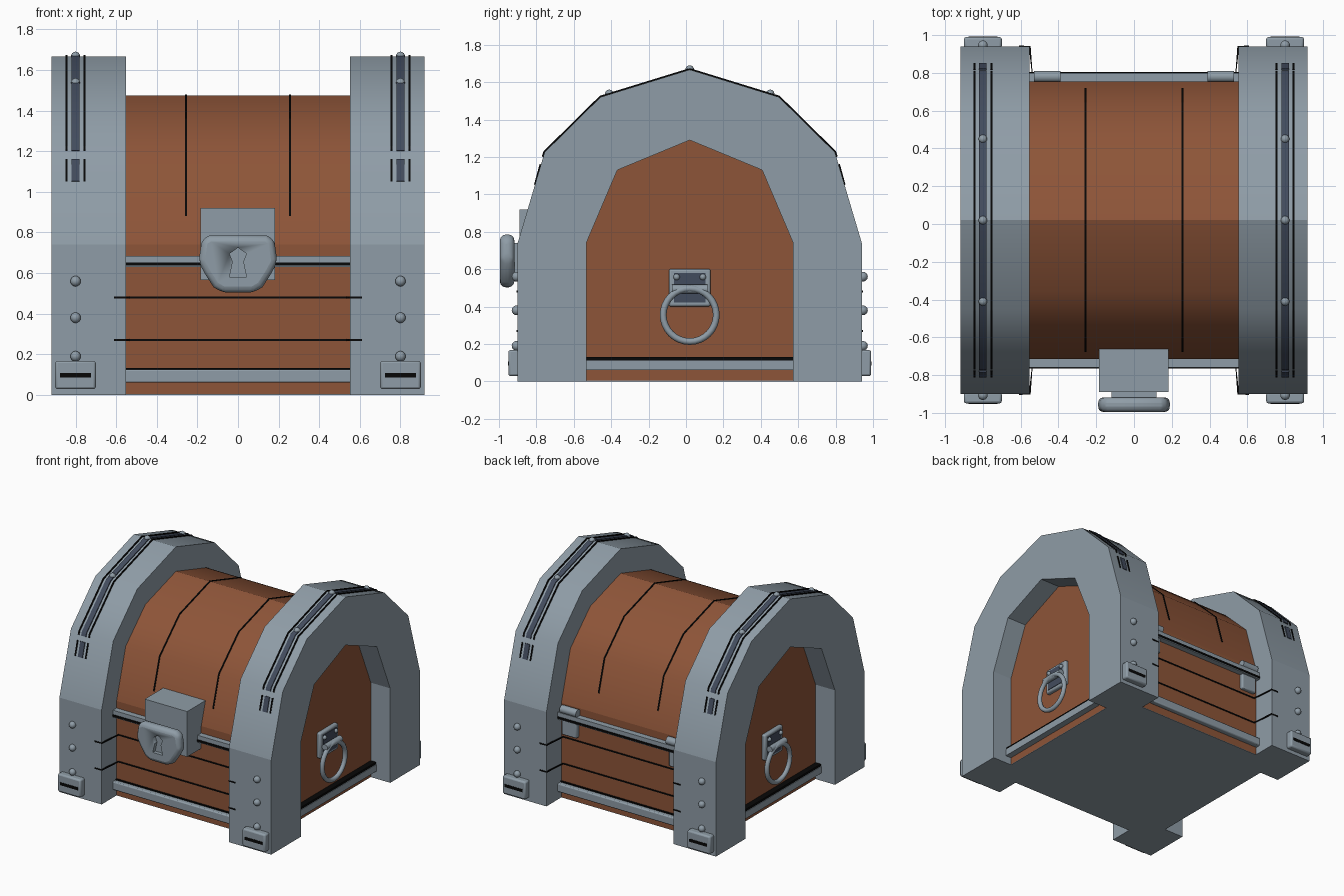
import bpy, bmesh, math
from mathutils import Vector

if "Cube" in bpy.data.objects:
    bpy.data.objects.remove(bpy.data.objects["Cube"])

CY = 0.02  # chest is symmetric about this y


def material(name, rgb):
    m = bpy.data.materials.new(name)
    m.diffuse_color = (*rgb, 1)
    m.use_nodes = True
    m.node_tree.nodes["Principled BSDF"].inputs["Base Color"].default_value = m.diffuse_color
    return m


METAL = material("grey metal", (0.275, 0.335, 0.385))
WOOD = material("brown wood", (0.27, 0.09, 0.04))
SLATE = material("dark slate", (0.055, 0.072, 0.11))
BLACK = material("black", (0.002, 0.002, 0.002))


def finish(bm, name, mat, bevel=0, segments=2, angle=32):
    bmesh.ops.recalc_face_normals(bm, faces=bm.faces)
    me = bpy.data.meshes.new(name)
    bm.to_mesh(me)
    bm.free()
    me.materials.append(mat)
    ob = bpy.data.objects.new(name, me)
    bpy.context.collection.objects.link(ob)
    if bevel:
        b = ob.modifiers.new("bevel", 'BEVEL')
        b.width, b.segments = bevel, segments
        b.limit_method = 'ANGLE'
    bpy.ops.object.select_all(action='DESELECT')
    bpy.context.view_layer.objects.active = ob
    ob.select_set(True)
    bpy.ops.object.shade_smooth_by_angle(angle=math.radians(angle))
    return ob


def prism(name, pts, a, b, axis, mat, **kw):
    """Extrude a 2D outline along an axis (x: yz outline, y: xz, z: xy)."""
    place = {'x': lambda p, t: (t, p[0], p[1]),
             'y': lambda p, t: (p[0], t, p[1]),
             'z': lambda p, t: (p[0], p[1], t)}[axis]
    bm = bmesh.new()
    lo = [bm.verts.new(place(p, a)) for p in pts]
    hi = [bm.verts.new(place(p, b)) for p in pts]
    bm.faces.new(lo)
    bm.faces.new(hi)
    n = len(pts)
    for i in range(n):
        j = (i + 1) % n
        bm.faces.new((lo[i], lo[j], hi[j], hi[i]))
    return finish(bm, name, mat, **kw)


def box(name, x, y, z, mat, **kw):
    x, y = sorted(x), sorted(y)
    return prism(name, [(x[0], y[0]), (x[1], y[0]), (x[1], y[1]), (x[0], y[1])],
                 z[0], z[1], 'z', mat, **kw)


def ribbon(name, path, thick, a, b, axis, mat):
    """Thin strip that follows a path, pushed out to its left side."""
    off = []
    for i, p in enumerate(path):
        d = Vector(path[min(i + 1, len(path) - 1)]) - Vector(path[max(i - 1, 0)])
        n = Vector((-d.y, d.x)).normalized() * thick
        off.append((p[0] + n.x, p[1] + n.y))
    inner = [(2 * p[0] - o[0], 2 * p[1] - o[1]) for p, o in zip(path, off)]
    return prism(name, off + inner[::-1], a, b, axis, mat)


def rivet(name, x, y, z, r=0.026):
    bm = bmesh.new()
    bmesh.ops.create_uvsphere(bm, u_segments=14, v_segments=8, radius=r)
    bmesh.ops.translate(bm, verts=bm.verts, vec=(x, y, z))
    finish(bm, name, METAL, angle=60)


def tube(name, x0, x1, along, c, r, mat=METAL):
    pts = [(c[0] + r * math.cos(t * math.pi / 8), c[1] + r * math.sin(t * math.pi / 8))
           for t in range(16)]
    prism(name, pts, x0, x1, along, mat)


def mirrored(half):
    """Half arch (distance from centre, z), bottom to peak, made whole."""
    return [(CY - d, z) for d, z in half] + [(CY + d, z) for d, z in half[-2::-1]]


outer = mirrored([(0.92, 0.74), (0.776, 1.225), (0.477, 1.52), (0, 1.667)])
inner = mirrored([(0.553, 0.74), (0.387, 1.13), (0, 1.29)])
lid = mirrored([(0.735, 0.74), (0.622, 1.125), (0.378, 1.36), (0, 1.475)])

# Wooden body, lid and floor
box("body", (-0.56, 0.56), (CY - 0.735, CY + 0.735), (0.004, 0.74), WOOD)
prism("lid", lid, -0.56, 0.56, 'x', WOOD)
box("floor", (-0.75, 0.75), (CY - 0.56, CY + 0.56), (0, 0.004), METAL)
box("floor_middle", (-0.56, 0.56), (CY - 0.735, CY + 0.735), (0, 0.004), METAL)

# Plank lines over the lid
lid_line = mirrored([(0.694, 0.88), (0.622, 1.125), (0.378, 1.36), (0, 1.475)])
for x in (-0.257, 0.257):
    ribbon("lid_plank_line", lid_line, 0.005, x - 0.005, x + 0.005, 'x', BLACK)

# Front and back: plank lines, rails
for s in (-1, 1):
    w = CY + s * 0.735
    p = CY + s * 0.92
    half = [(-0.61, p), (-0.552, p), (-0.535, w), (0.535, w), (0.552, p), (0.61, p)]
    for z in (0.27, 0.48):
        ribbon("plank_line", half, 0.005, z - 0.005, z + 0.005, 'z', BLACK)
    box("upper_rail", (-0.56, 0.56), (w, w + s * 0.045), (0.63, 0.685), METAL)
    box("upper_rail_line", (-0.56, 0.56), (w, w + s * 0.05), (0.637, 0.652), BLACK)
    box("lower_rail", (-0.56, 0.56), (w, w + s * 0.045), (0.06, 0.125), METAL, bevel=0.008)
    box("lower_rail_line", (-0.56, 0.56), (w, w + s * 0.012), (0.125, 0.133), BLACK)

# Metal end frames with everything fixed to them
bottom_half = [(0.825, 1.05), (0.795, 1.16)]
strap_path = mirrored([(0.784, 1.2), (0.776, 1.225), (0.477, 1.52), (0, 1.667)])
for e in (-1, 1):
    xa, xb = e * 0.552, e * 0.918
    prism("lid_frame", outer + inner[::-1], xa, xb, 'x', METAL)
    prism("lid_end_panel", inner, e * 0.5, e * 0.75, 'x', WOOD)
    box("body_end_panel", (e * 0.5, e * 0.75), (CY - 0.56, CY + 0.56), (0.004, 0.74), WOOD)
    # Rail along the end
    box("end_rail", (e * 0.75, e * 0.80), (CY - 0.555, CY + 0.555), (0.06, 0.113), METAL)
    box("end_rail_line", (e * 0.75, e * 0.795), (CY - 0.555, CY + 0.555), (0.113, 0.13), BLACK)
    # Straps over the arch
    xc = e * 0.80
    for dx, wd, t, mat in ((0, 0.02, 0.008, SLATE), (-0.045, 0.005, 0.007, BLACK),
                           (0.045, 0.005, 0.007, BLACK)):
        ribbon("arch_strap", strap_path, t, xc + dx - wd, xc + dx + wd, 'x', mat)
        for s in (-1, 1):
            short = [(CY + s * d, z) for d, z in bottom_half]
            ribbon("short_strap", short, t, xc + dx - wd, xc + dx + wd, 'x', mat)
    for y, z in ((CY - 0.43, 1.537), (CY, 1.667), (CY + 0.43, 1.537)):
        rivet("strap_rivet", xc, y, z, 0.023)
    # Corner pillars, rivets and corner plates
    for s in (-1, 1):
        p = CY + s * 0.92
        box("corner_pillar", (xa, xb), (CY + s * 0.553, p), (0, 0.74), METAL)
        for z in (0.19, 0.38, 0.56):
            rivet("pillar_rivet", xc, p + s * 0.006, z)
        box("corner_plate", (xc - 0.1, xc + 0.1), (p - s * 0.01, p + s * 0.05),
            (0.028, 0.168), METAL, bevel=0.012)
        box("plate_slot", (xc - 0.077, xc + 0.077), (p + s * 0.045, p + s * 0.053),
            (0.085, 0.107), BLACK)
    # Ring handle
    X = lambda d: e * (0.75 + d)
    box("handle_plate", (X(-0.01), X(0.03)), (CY - 0.112, CY + 0.112), (0.4, 0.602),
        METAL, bevel=0.012)
    box("handle_inset", (X(0.02), X(0.034)), (CY - 0.083, CY + 0.083), (0.422, 0.58), SLATE)
    for s in (-1, 1):
        rivet("handle_rivet", X(0.035), CY + s * 0.07, 0.558, 0.017)
    bm = bmesh.new()
    rows = []
    for i in range(32):
        a = i * math.tau / 32
        rows.append([bm.verts.new((X(0.065 + 0.018 * math.sin(b)),
                                   CY + (0.142 + 0.018 * math.cos(b)) * math.cos(a),
                                   0.355 + (0.142 + 0.018 * math.cos(b)) * math.sin(a)))
                     for b in [k * math.tau / 10 for k in range(10)]])
    for i in range(32):
        for k in range(10):
            r, q, m = rows[i], rows[(i + 1) % 32], (k + 1) % 10
            bm.faces.new((r[k], q[k], q[m], r[m]))
    finish(bm, "handle_ring", METAL, angle=60)
    tube("handle_pin", CY - 0.095, CY + 0.095, 'y', (X(0.055), 0.493), 0.024)
    # Hinge on the back
    box("hinge_plate", (e * 0.40, e * 0.53), (CY + 0.72, CY + 0.765), (0.51, 0.70), METAL, bevel=0.008)
    tube("hinge_barrel", e * 0.39, e * 0.53, 'x', (CY + 0.76, 0.71), 0.03)

# Lock: hasp block, neck, shield body with a cut keyhole
box("lock_block", (-0.185, 0.182), (-0.89, -0.64), (0.565, 0.92), METAL)
box("lock_neck", (-0.12, 0.12), (-0.93, -0.88), (0.57, 0.74), METAL)
right = [(0.14, 0.785), (0.178, 0.765), (0.194, 0.655), (0.165, 0.6), (0.12, 0.53), (0.075, 0.503)]
shield = right + [(-x, z) for x, z in right[::-1]]
lock = prism("lock_body", shield, -0.918, -0.995, 'y', METAL, bevel=0.03, segments=3, angle=45)
hole = [(0, 0.725), (0.042, 0.695), (0.026, 0.655), (0.042, 0.58),
        (-0.042, 0.58), (-0.026, 0.655), (-0.042, 0.695)]
cutter = prism("keyhole_cutter", hole, -1.05, -0.965, 'y', METAL)
cutter.hide_render = True
cutter.hide_viewport = True
cut = lock.modifiers.new("keyhole", 'BOOLEAN')
cut.operation, cut.object, cut.solver = 'DIFFERENCE', cutter, 'EXACT'
